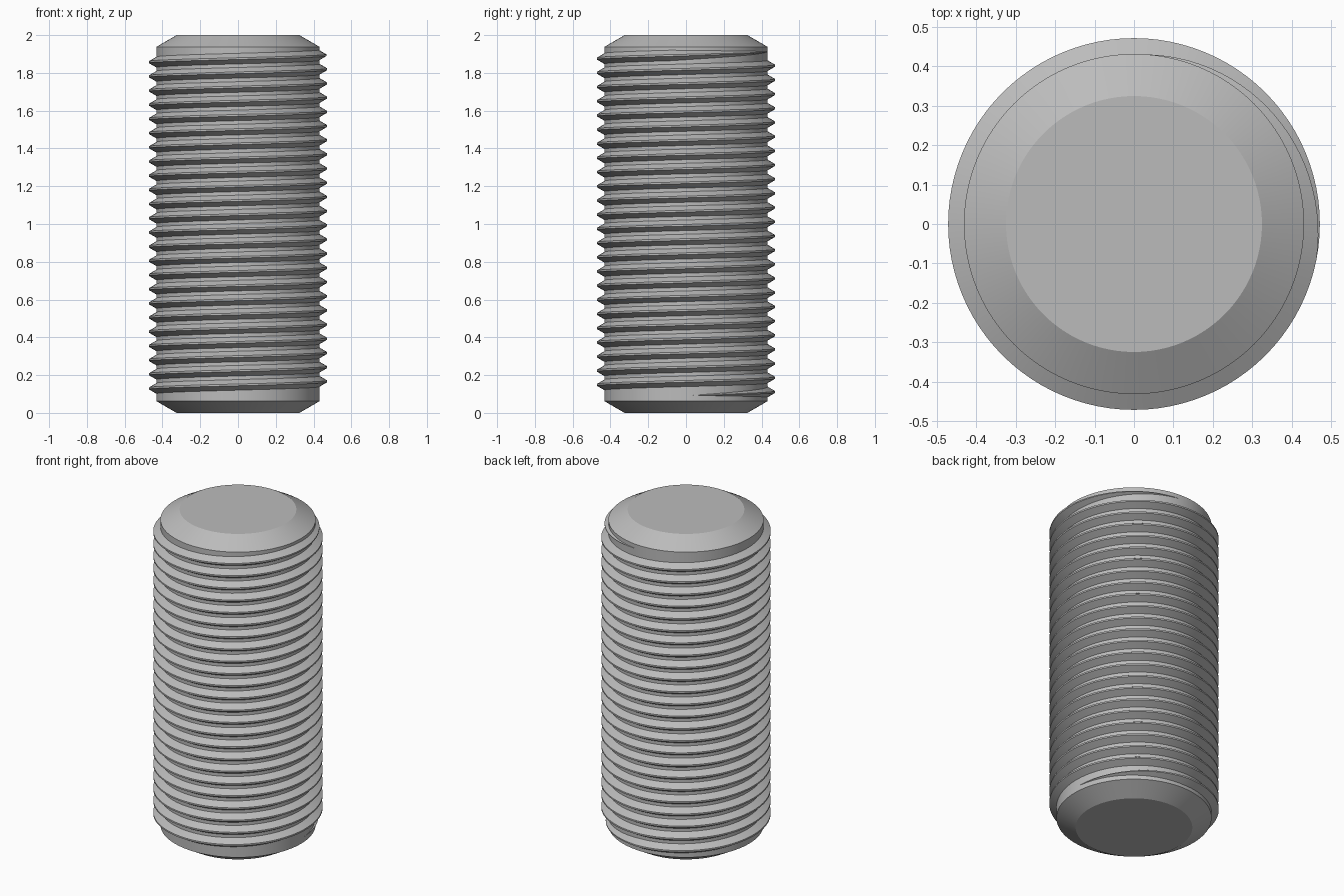
import bpy
import bmesh
from math import cos, sin, pi, radians

SEGMENTS = 96
CORE = 0.432          # root radius of the thread
CREST = 0.472
CHAMFER = 0.325       # radius of the end faces
PITCH = 0.0751
TURNS = 24.25
START_Z = 0.092       # height where the thread begins, on the +x side

if "Cube" in bpy.data.objects:
    bpy.data.objects.remove(bpy.data.objects["Cube"], do_unlink=True)

steel = bpy.data.materials.new("plain grey steel")
steel.use_nodes = True
grey = (0.5, 0.5, 0.5, 1)
steel.diffuse_color = grey
steel.node_tree.nodes["Principled BSDF"].inputs["Base Color"].default_value = grey


def finish(bm, name):
    """Turn a bmesh into a smooth-shaded object with sharp edges kept."""
    bmesh.ops.recalc_face_normals(bm, faces=bm.faces)
    mesh = bpy.data.meshes.new(name)
    bm.to_mesh(mesh)
    bm.free()
    mesh.materials.append(steel)
    obj = bpy.data.objects.new(name, mesh)
    bpy.context.collection.objects.link(obj)
    bpy.ops.object.select_all(action="DESELECT")
    obj.select_set(True)
    bpy.context.view_layer.objects.active = obj
    bpy.ops.object.shade_smooth_by_angle(angle=radians(25))


# Chamfered core: a lathed outline with flat end faces
bm = bmesh.new()
rings = []
for r, z in [(CHAMFER, 0), (CORE, 0.062), (CORE, 1.938), (CHAMFER, 2)]:
    rings.append([bm.verts.new((r * cos(2 * pi * i / SEGMENTS),
                                r * sin(2 * pi * i / SEGMENTS), z))
                  for i in range(SEGMENTS)])
for low, high in zip(rings, rings[1:]):
    for i in range(SEGMENTS):
        j = (i + 1) % SEGMENTS
        bm.faces.new((low[i], low[j], high[j], high[i]))
bm.faces.new(rings[0][::-1])
bm.faces.new(rings[-1])
finish(bm, "rod_core")

# Helical thread: a trapezoid ridge swept upward, fading in and out at its ends
bm = bmesh.new()
steps = int(TURNS * SEGMENTS)
root_half = PITCH * 3 / 8 + 0.001
crest_half = PITCH / 16
sunk = CORE - 0.002
sections = []
for k in range(steps + 1):
    turn = k / SEGMENTS
    angle = 2 * pi * turn
    fade = max(0.02, min(1, turn / 0.25, (TURNS - turn) / 0.28))
    z = START_Z + PITCH * turn
    peak = sunk + (CREST - sunk) * fade
    outline = [(sunk, -root_half), (peak, -crest_half),
               (peak, crest_half), (sunk, root_half)]
    sections.append([bm.verts.new((r * cos(angle), r * sin(angle), z + dz * fade))
                     for r, dz in outline])
for a, b in zip(sections, sections[1:]):
    for i in range(3):
        bm.faces.new((a[i], b[i], b[i + 1], a[i + 1]))
finish(bm, "screw_thread")
